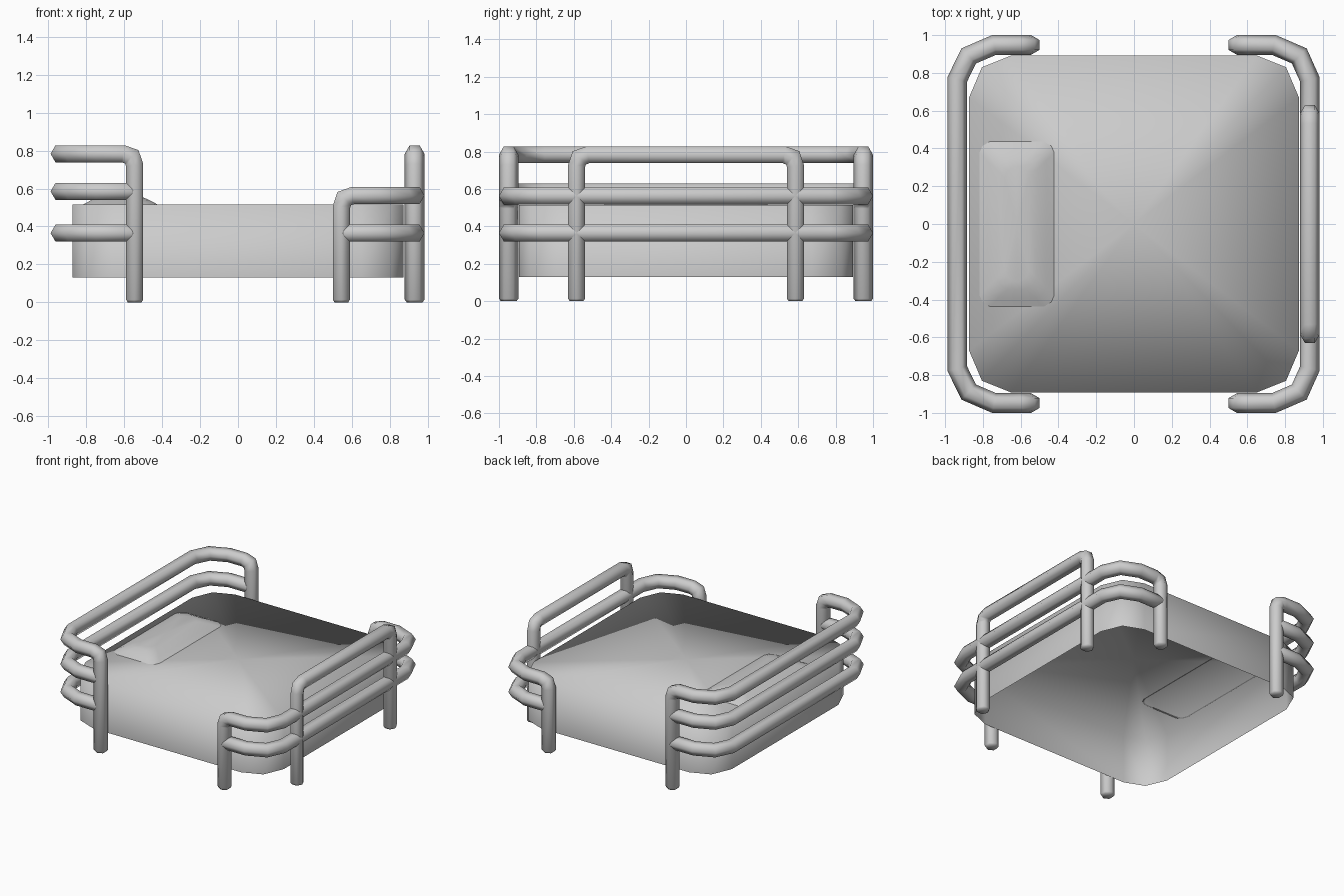
import bpy
from mathutils import Vector

if "Cube" in bpy.data.objects:
    bpy.data.objects.remove(bpy.data.objects["Cube"])

grey = bpy.data.materials.new("light_grey")
grey.diffuse_color = (0.6, 0.6, 0.6, 1)
grey.use_nodes = True
grey.node_tree.nodes["Principled BSDF"].inputs["Base Color"].default_value = grey.diffuse_color

R = 0.052          # tube radius
FLAT = 0.866 * R   # half width across the tube's flats


def add_object(name, verts, faces):
    mesh = bpy.data.meshes.new(name)
    mesh.from_pydata(verts, [], faces)
    mesh.materials.append(grey)
    mesh.shade_smooth()
    obj = bpy.data.objects.new(name, mesh)
    bpy.context.collection.objects.link(obj)
    return obj


def tube(name, path, outward):
    """Six-sided tube with mitred bends and slightly tapered ends."""
    pts = [Vector(p) for p in path]
    start, end = (pts[1] - pts[0]).normalized(), (pts[-2] - pts[-1]).normalized()
    pts = [pts[0], pts[0] + start * 0.014] + pts[1:-1] + [pts[-1] + end * 0.014, pts[-1]]
    n = Vector(outward)
    b = start.cross(n)
    half = 0.8660254
    ring = [pts[0] + R * (n * c + b * s) for c, s in
            ((1, 0), (.5, half), (-.5, half), (-1, 0), (-.5, -half), (.5, -half))]
    rings = [ring]
    for i in range(1, len(pts)):
        d = (pts[i] - pts[i - 1]).normalized()
        nxt = (pts[i + 1] - pts[i]).normalized() if i + 1 < len(pts) else d
        m = (d + nxt).normalized()
        ring = [q + d * ((pts[i] - q).dot(m) / d.dot(m)) for q in ring]
        rings.append(ring)
    for k in (0, -1):
        rings[k] = [pts[k] + (q - pts[k]) * 0.8 for q in rings[k]]
    verts = [q for r in rings for q in r]
    faces = [(6 * i + j, 6 * i + (j + 1) % 6, 6 * i + 6 + (j + 1) % 6, 6 * i + 6 + j)
             for i in range(len(rings) - 1) for j in range(6)]
    last = 6 * (len(rings) - 1)
    faces += [tuple(range(5, -1, -1)), tuple(range(last, last + 6))]
    return add_object(name, verts, faces)


def mirrored(half_path):
    """Complete a path that is symmetric front to back."""
    return half_path + [(x, -y, z) for x, y, z in reversed(half_path)]


def wrap_rail(name, side, z, legs):
    """Rail wrapped around one end of the bed, optionally bent down into legs."""
    x_end = 0.936 if side < 0 else 0.931
    if legs:
        half = [(0.545, 0), (0.545, z - 0.06), (0.56, z - 0.016), (0.605, z)]
        half = [(side * x, -0.948, h) for x, h in half]
    else:
        half = [(side * 0.545, -0.948, z)]
    half += [(side * x, -y, z) for x, y in ((0.74, 0.948), (0.875, 0.89), (x_end, 0.765))]
    tube(name, mirrored(half), (0, -1, 0))


# Headboard: three wrapped rails, the top one forming the legs
wrap_rail("headboard_frame", -1, 0.783, True)
wrap_rail("headboard_middle_rail", -1, 0.585, False)
wrap_rail("headboard_lower_rail", -1, 0.365, False)

# Footboard: two wrapped rails and a taller hoop in the middle
wrap_rail("footboard_frame", 1, 0.563, True)
wrap_rail("footboard_lower_rail", 1, 0.365, False)
hoop = [(0.931, -0.585, 0), (0.931, -0.585, 0.723),
        (0.931, -0.57, 0.767), (0.931, -0.525, 0.783)]
tube("footboard_hoop", mirrored(hoop), (1, 0, 0))


def dome(name, corner, layers, cx=0.0):
    """Stack of outlines closed by a central top vertex; open underneath.
    corner: outline of one quarter; layers: (inset, height)."""
    verts, faces = [], []
    for inset, z in layers:
        quarter = [(x - inset, y - inset) for x, y in corner]
        loop = (quarter + [(-x, y) for x, y in reversed(quarter)]
                + [(-x, -y) for x, y in quarter] + [(x, -y) for x, y in reversed(quarter)])
        verts += [(x + cx, y, z) for x, y in loop]
    n = 4 * len(corner)
    for i in range(len(layers) - 1):
        faces += [(n * i + j, n * i + (j + 1) % n, n * i + n + (j + 1) % n, n * i + n + j)
                  for j in range(n)]
    verts.append((cx, 0, layers[-1][1]))
    top = n * (len(layers) - 1)
    faces += [(top + j, top + (j + 1) % n, len(verts) - 1) for j in range(n)]
    return add_object(name, verts, faces)


# Mattress: straight sides, chamfered corners, open underside
dome("mattress", [(0.873, 0.67), (0.805, 0.83), (0.65, 0.892)], [(0, 0.13), (0, 0.515)])

# Pillow: low mound at the head end
dome("pillow", [(0.205, 0.385), (0.19, 0.42), (0.15, 0.445)],
     [(0, 0.511), (0.05, 0.538), (0.1, 0.56), (0.14, 0.57)], cx=-0.62)
